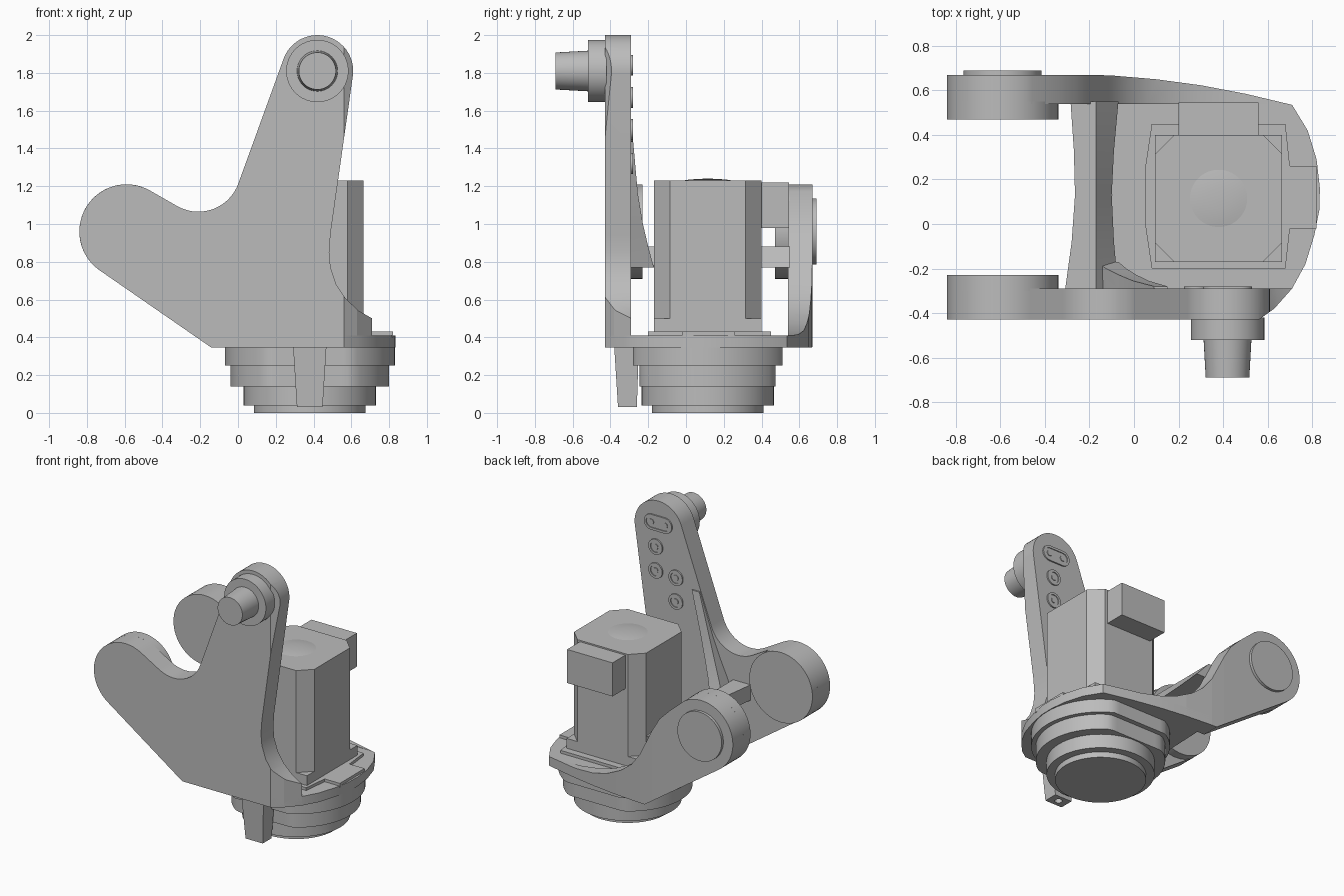
import bpy, bmesh
from math import sin, cos, radians, tau

cube = bpy.data.objects.get("Cube")
if cube:
    bpy.data.objects.remove(cube, do_unlink=True)

grey = bpy.data.materials.new("plain grey")
grey.use_nodes = True
grey.diffuse_color = (0.5, 0.5, 0.5, 1)
grey.node_tree.nodes["Principled BSDF"].inputs["Base Color"].default_value = (0.5, 0.5, 0.5, 1)


def loft(name, rings):
    """Skin a list of equal rings of points and cap both ends."""
    bm = bmesh.new()
    rows = [[bm.verts.new(p) for p in ring] for ring in rings]
    n = len(rows[0])
    for a, b in zip(rows, rows[1:]):
        for i in range(n):
            j = (i + 1) % n
            bm.faces.new((a[i], a[j], b[j], b[i]))
    bm.faces.new(rows[0])
    bm.faces.new(rows[-1])
    bmesh.ops.recalc_face_normals(bm, faces=bm.faces)
    mesh = bpy.data.meshes.new(name)
    bm.to_mesh(mesh)
    bm.free()
    mesh.materials.append(grey)
    ob = bpy.data.objects.new(name, mesh)
    bpy.context.collection.objects.link(ob)
    return ob


def arc(cx, cy, r, start, end, n=24):
    angles = [radians(start + (end - start) * i / n) for i in range(n + 1)]
    return [(cx + r * cos(a), cy + r * sin(a)) for a in angles]


def circle(cx, cy, r, flat=9, n=64):
    """Circle with optional flats cut at +-flat from its centre."""
    return [(cx + r * cos(tau * i / n), cy + max(-flat, min(flat, r * sin(tau * i / n))))
            for i in range(n)]


def upright(name, outline, y0, y1):
    return loft(name, [[(x, y, z) for x, z in outline] for y in (y0, y1)])


def slab(name, outline, z0, z1):
    return loft(name, [[(x, y, z) for x, y in outline] for z in (z0, z1)])


def disc(name, x, z, r0, y0, y1, r1=None):
    return loft(name, [[(px, y, pz) for px, pz in circle(x, z, r)]
                       for r, y in ((r0, y0), (r1 or r0, y1))])


def box(x0, x1, y0, y1):
    return [(x0, y0), (x1, y0), (x1, y1), (x0, y1)]


def boolean(ob, cutter, operation):
    mod = ob.modifiers.new(operation.lower(), "BOOLEAN")
    mod.object, mod.operation, mod.solver = cutter, operation, "EXACT"
    cutter.hide_render = True
    cutter.hide_viewport = True
    cutter.display_type = "WIRE"


MX, MY = 0.38, 0.115       # motor axis
BX, BZ = -0.59, 0.96       # pivot boss centre
HX, HZ = 0.42, 1.81        # upper hub centre

# Shared rounded footprint, used to trim both plates
rim = [(0.56, -0.43), (0.63, -0.38), (0.71, -0.29), (0.77, -0.18), (0.81, -0.05), (0.832, 0.06),
       (0.835, 0.16), (0.82, 0.29), (0.78, 0.42), (0.71, 0.535)]
back_curve = [(0.5, 0.585), (0.3, 0.623), (0.1, 0.65), (-0.1, 0.667), (-0.2, 0.67)]
footprint = slab("footprint_cutter", [(-1, -0.43)] + rim + back_curve + [(-1, 0.67)], -0.5, 2.5)

# Base plate
slab("base_plate", [(-0.09, -0.42)] + rim + back_curve[:-1] + [(-0.08, 0.66), (-0.1, 0.12)],
     0.345, 0.41)

# Tall front plate with upper hub and lower pivot arm
front_outline = (arc(HX, HZ, 0.19, -5, 160) + arc(-0.21, 1.29, 0.225, -18, -120, 14)
                 + arc(BX, BZ, 0.25, 60, 236)
                 + [(-0.14, 0.345), (0.71, 0.345), (0.71, 0.5), (0.64, 0.54), (0.57, 0.605),
                    (0.52, 0.68), (0.49, 0.77), (0.483, 0.85), (0.49, 0.95)])
front_plate = upright("front_plate", front_outline, -0.43, -0.29)

# Low back plate sweeping up to the second pivot
back_outline = (arc(BX, BZ, 0.25, 58, 236)
                + [(-0.14, 0.345), (0.72, 0.345), (0.72, 0.41), (0.45, 0.415), (0.3, 0.435),
                   (0.18, 0.47), (0.06, 0.53), (-0.03, 0.6), (-0.1, 0.69), (-0.15, 0.79),
                   (-0.2, 0.89), (-0.26, 0.99), (-0.34, 1.07)])
back_plate = upright("back_plate", back_outline, 0.54, 0.68)
for plate in (front_plate, back_plate):
    boolean(plate, footprint, "INTERSECT")

# Pivot bosses
disc("front_pivot_boss", BX, BZ, 0.25, -0.3, -0.23)
disc("back_pivot_boss", BX, BZ, 0.25, 0.47, 0.55)
disc("back_pivot_cap", BX, BZ, 0.175, 0.66, 0.69)

# Upper hub
disc("hub_collar", HX, HZ, 0.165, -0.52, -0.42)
disc("hub_shaft", HX, HZ, 0.098, -0.69, -0.51, 0.108)

# Waisted crossbar between the plates
loft("crossbar", [[(x0, y, 0.77), (x0, y, 0.88), (-0.17, y, 0.88), (x1, y, 0.77)]
                  for x0, x1, y in ((-0.31, -0.07, -0.3), (-0.28, -0.09, -0.08), (-0.265, -0.1, 0.13),
                                    (-0.27, -0.09, 0.33), (-0.285, -0.07, 0.55))])

# Tapering rib behind the tall arm
loft("arm_rib", [[(x - w, -0.3, z), (x + w, -0.3, z), (x + w, y, z), (x - w, y, z)]
                 for x, z, y, w in ((-0.12, 0.77, -0.17, 0.05), (-0.08, 0.88, -0.2, 0.045),
                                    (-0.03, 1.0, -0.228, 0.04), (0.03, 1.16, -0.255, 0.035),
                                    (0.12, 1.44, -0.28, 0.03))])

# Ringed screws on the inner face of the arm
for i, (x, z) in enumerate(((0.44, 1.67), (0.44, 1.5), (0.28, 1.49), (0.28, 1.32))):
    ring = disc(f"screw_ring_{i}", x, z, 0.055, -0.3, -0.28)
    boolean(ring, disc(f"screw_ring_cutter_{i}", x, z, 0.038, -0.286, -0.2), "DIFFERENCE")
    disc(f"screw_head_{i}", x, z, 0.02, -0.29, -0.281)

# Slotted screw plate near the hub


def slot(r):
    return arc(HX + 0.055, 1.84, r, -90, 90, 12) + arc(HX - 0.055, 1.84, r, 90, 270, 12)


slot_ring = upright("slot_ring", slot(0.055), -0.3, -0.28)
boolean(slot_ring, upright("slot_cutter", slot(0.038), -0.286, -0.2), "DIFFERENCE")
for side in (-1, 1):
    disc(f"slot_screw_{side}", HX + side * 0.055, 1.84, 0.02, -0.29, -0.281)

# Stepped round underside
for name, r, flat, z0, z1 in (("upper_step", 0.45, 0.395, 0.25, 0.35),
                              ("middle_step", 0.42, 0.36, 0.14, 0.25),
                              ("lower_step", 0.35, 9, 0.04, 0.14),
                              ("bottom_disc", 0.295, 9, 0, 0.04)):
    slab(name, circle(MX, MY, r, flat), z0, z1)

# Tapered locating peg with a small hole
peg = loft("locating_peg", [[(x, y, z) for x, y in box(MX - w, MX + w, y0, y1)]
                            for w, y0, y1, z in ((0.068, -0.36, -0.26, 0.03),
                                                 (0.088, -0.38, -0.25, 0.35))])
boolean(peg, slab("peg_hole_cutter", circle(MX, -0.31, 0.025), -0.1, 0.1), "DIFFERENCE")

# Motor flange with its side tab
slab("motor_flange", [(0.08, -0.2), (0.68, -0.2), (0.7, -0.02), (0.82, -0.02), (0.82, 0.26),
                      (0.7, 0.26), (0.68, 0.45), (0.08, 0.45), (0.05, 0.25), (0.05, 0)], 0.4, 0.43)

# Motor: square foot, chamfered body, shallow dome, connector
h, c = 0.285, 0.2
slab("motor_foot", box(MX - h, MX + h, MY - h, MY + h), 0.42, 0.5)
octagon = [(-h, -c), (-c, -h), (c, -h), (h, -c), (h, c), (c, h), (-c, h), (-h, c)]
slab("motor_body", [(MX + x, MY + y) for x, y in octagon], 0.49, 1.23)
loft("motor_dome", [[(x, y, z) for x, y in circle(MX, MY, r)]
                    for r, z in ((0.14, 1.228), (0.1, 1.235), (0.05, 1.239), (0.01, 1.24))])
slab("motor_connector", box(0.2, 0.56, 0.39, 0.545), 0.98, 1.22)

# Smooth curves, keep hard edges
for ob in bpy.context.collection.objects:
    if ob.type == "MESH" and ob.data.materials and ob.data.materials[0] == grey:
        bpy.ops.object.select_all(action="DESELECT")
        if not ob.hide_viewport:
            ob.select_set(True)
            bpy.context.view_layer.objects.active = ob
            bpy.ops.object.shade_smooth_by_angle(angle=radians(30))
